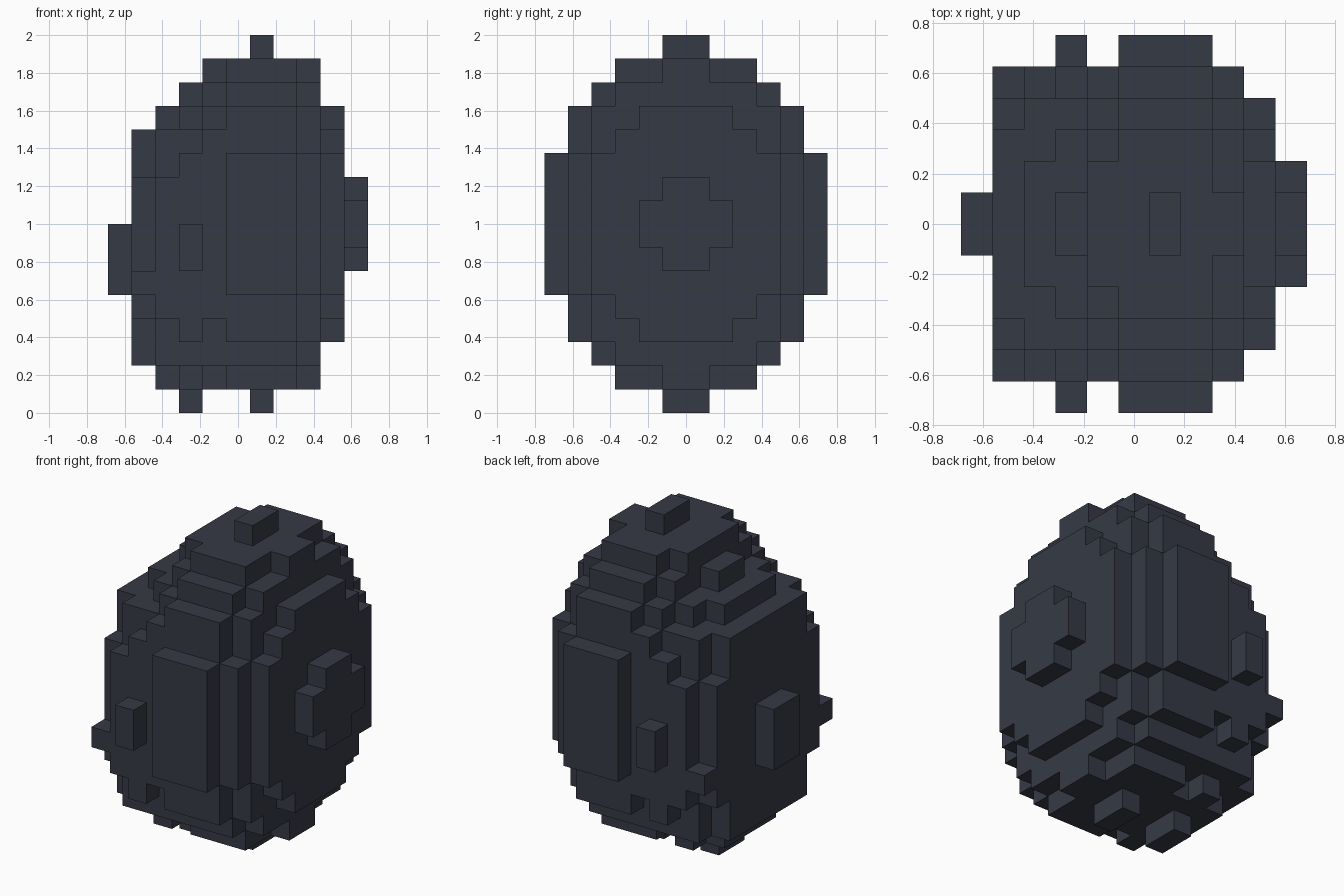
import bpy
import bmesh
import math
from mathutils import Vector

cube = bpy.data.objects.get("Cube")
if cube:
    bpy.data.objects.remove(cube, do_unlink=True)

CELL = 0.125

slate = bpy.data.materials.new("dark slate")
slate.use_nodes = True
colour = (0.036, 0.042, 0.06, 1)
slate.diffuse_color = colour
slate.node_tree.nodes["Principled BSDF"].inputs["Base Color"].default_value = colour

# Slabs across x; each bar is (half depth, lowest cell, highest cell)
core = [(6, 5, 10), (5, 3, 12), (4, 2, 13), (3, 1, 14)]
slabs = [
    [(1, 5, 7)],
    [(5, 5, 5), (4, 4, 9), (3, 2, 11)],
    [(5, 4, 9), (4, 2, 11), (2, 1, 12)],
    [(6, 6, 7), (5, 3, 10), (4, 2, 11), (3, 1, 12), (1, 0, 13)],
    [(5, 4, 11), (4, 2, 12), (3, 2, 13), (2, 1, 14)],
    core,
    core + [(1, 0, 15)],
    core,
    [(5, 5, 10), (4, 3, 12), (3, 2, 13), (1, 1, 14)],
    [(4, 5, 10), (3, 4, 11), (2, 3, 12)],
    [(2, 7, 8), (1, 6, 9)],
]

# Fill the stepped egg with cells
cells = set()
for i, bars in enumerate(slabs):
    for half, low, high in bars:
        for j in range(-half, half):
            for k in range(low, high + 1):
                cells.add((i, j, k))


def add_exposed_faces(bm, cell):
    """Add the sides of a cell that no neighbour covers."""
    for axis in range(3):
        for side in (0, 1):
            neighbour = list(cell)
            neighbour[axis] += 2 * side - 1
            if tuple(neighbour) in cells:
                continue
            corners = []
            for a, b in ((0, 0), (1, 0), (1, 1), (0, 1)):
                p = Vector(cell)
                p[axis] += side
                p[(axis + 1) % 3] += a
                p[(axis + 2) % 3] += b
                p.x -= len(slabs) / 2
                corners.append(bm.verts.new(p * CELL))
            bm.faces.new(corners if side else corners[::-1])


# Outer shell, with coplanar cell sides joined into flat panels
bm = bmesh.new()
for cell in sorted(cells):
    add_exposed_faces(bm, cell)
bmesh.ops.remove_doubles(bm, verts=bm.verts, dist=CELL / 100)
bmesh.ops.dissolve_limit(bm, angle_limit=math.radians(1),
                         verts=bm.verts, edges=bm.edges)
mesh = bpy.data.meshes.new("egg_shell")
bm.to_mesh(mesh)
bm.free()
mesh.materials.append(slate)
egg = bpy.data.objects.new("egg_shell", mesh)
bpy.context.collection.objects.link(egg)
